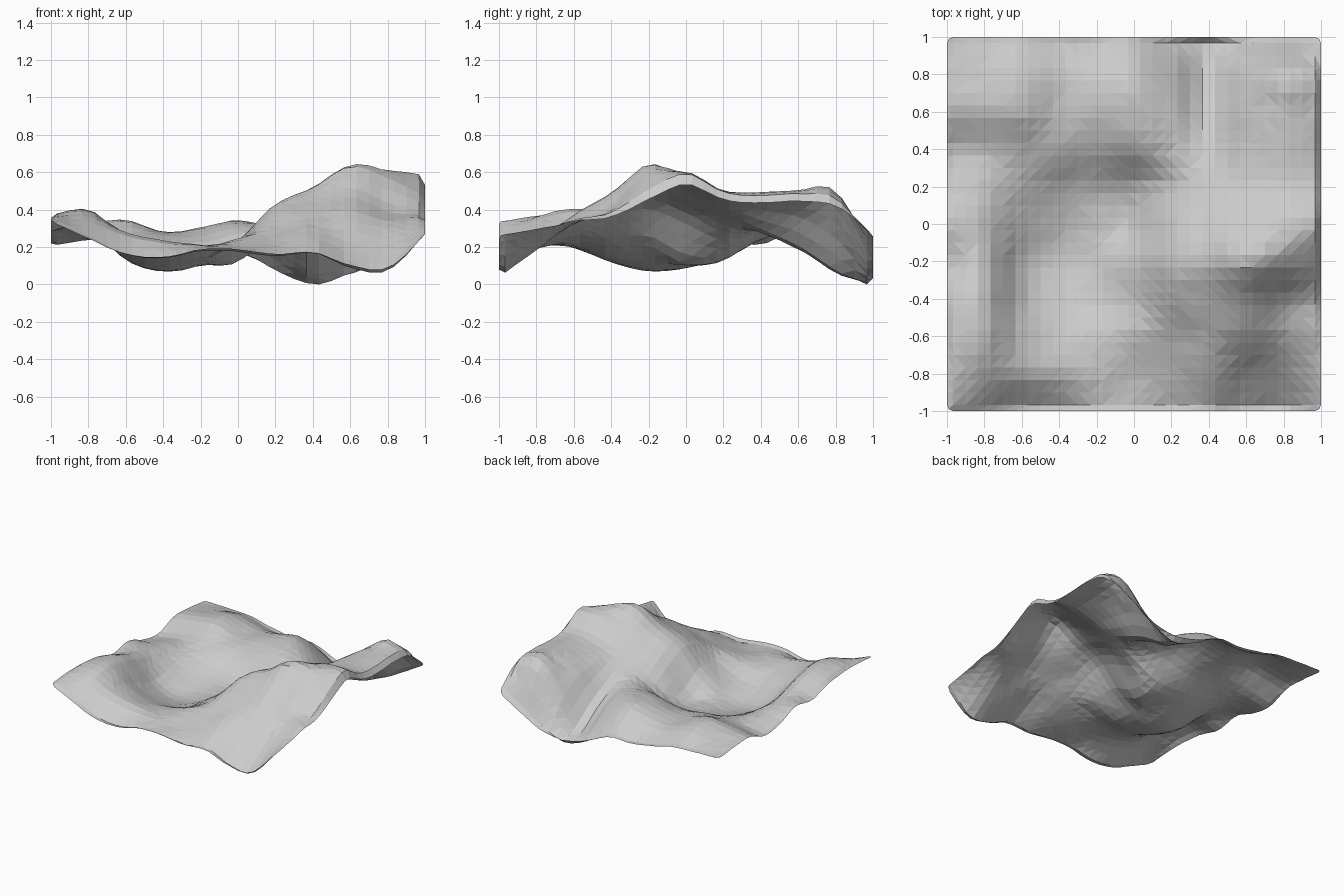
import bpy
import bmesh
from mathutils import Vector, noise

cube = bpy.data.objects.get("Cube")
if cube:
    bpy.data.objects.remove(cube, do_unlink=True)

# Height profiles in hundredths, front to back; each runs from -x to +x
PROFILES = [
    [36, 25, 15, 13, 18, 18, 15, 16, 8, 6, 27],
    [38, 36, 28, 24, 22, 20, 22, 27, 21, 20, 31],
    [38, 41, 27, 21, 21, 25, 29, 36, 38, 33, 36],
    [35, 39, 20, 13, 15, 24, 39, 45, 50, 42, 39],
    [29, 33, 14, 8, 12, 24, 44, 53, 65, 60, 50],
    [33, 29, 17, 10, 11, 14, 37, 47, 56, 61, 60],
    [25, 27, 21, 16, 14, 15, 27, 38, 46, 51, 50],
    [22, 25, 27, 26, 25, 30, 31, 29, 43, 50, 48],
    [30, 33, 35, 29, 31, 35, 30, 20, 40, 51, 49],
    [29, 31, 34, 28, 29, 32, 21, 7, 30, 50, 46],
    [27, 26, 25, 20, 16, 16, 6, 0, 2, 14, 28],
]
BORDER_LEVEL = 0.28


def smooth_sample(values, position):
    """Smooth curve through evenly spaced values, position from -1 to 1."""
    last = len(values) - 1
    t = (position + 1) / 2 * last
    i = min(int(t), last - 1)
    f = t - i
    b, c = values[i], values[i + 1]
    a = values[i - 1] if i > 0 else 2 * b - c
    d = values[i + 2] if i + 2 <= last else 2 * c - b
    return b + f / 2 * (c - a + f * (2 * a - 5 * b + 4 * c - d
                                     + f * (3 * (b - c) + d - a)))


def height(x, y):
    column = [smooth_sample(profile, x) for profile in PROFILES]
    roughness = noise.noise(Vector((x, y, 0)) * 8) * 0.006
    z = smooth_sample(column, y) / 100 + roughness
    # The outermost strip curls towards one level
    if max(abs(x), abs(y)) == 1:
        z += (BORDER_LEVEL - z) * 0.17
    return z


# Even cells with a narrow strip along each border
CELLS = 30
lines = [-1] + [(2 * i + 1) / CELLS - 1 for i in range(CELLS)] + [1]

bm = bmesh.new()
rows = []
for y in lines:
    row = []
    for x in lines:
        # Slightly clipped corners
        inset = 0.99 if abs(x) == 1 and abs(y) == 1 else 1
        row.append(bm.verts.new((x * inset, y * inset, height(x, y))))
    rows.append(row)

for near, far in zip(rows, rows[1:]):
    for i in range(len(lines) - 1):
        bm.faces.new((near[i], near[i + 1], far[i + 1], far[i]))

# Rest the lowest point on the floor and cut the cells into flat facets
lowest = min(v.co.z for v in bm.verts)
bmesh.ops.translate(bm, verts=bm.verts, vec=(0, 0, -lowest))
bmesh.ops.triangulate(bm, faces=bm.faces, quad_method="SHORT_EDGE")

mesh = bpy.data.meshes.new("terrain")
bm.to_mesh(mesh)
bm.free()
terrain = bpy.data.objects.new("terrain", mesh)
bpy.context.collection.objects.link(terrain)

# Plain stone colour
stone = bpy.data.materials.new("light_grey_stone")
stone.use_nodes = True
colour = (0.6, 0.6, 0.6, 1)
stone.diffuse_color = colour
stone.node_tree.nodes["Principled BSDF"].inputs["Base Color"].default_value = colour
mesh.materials.append(stone)
